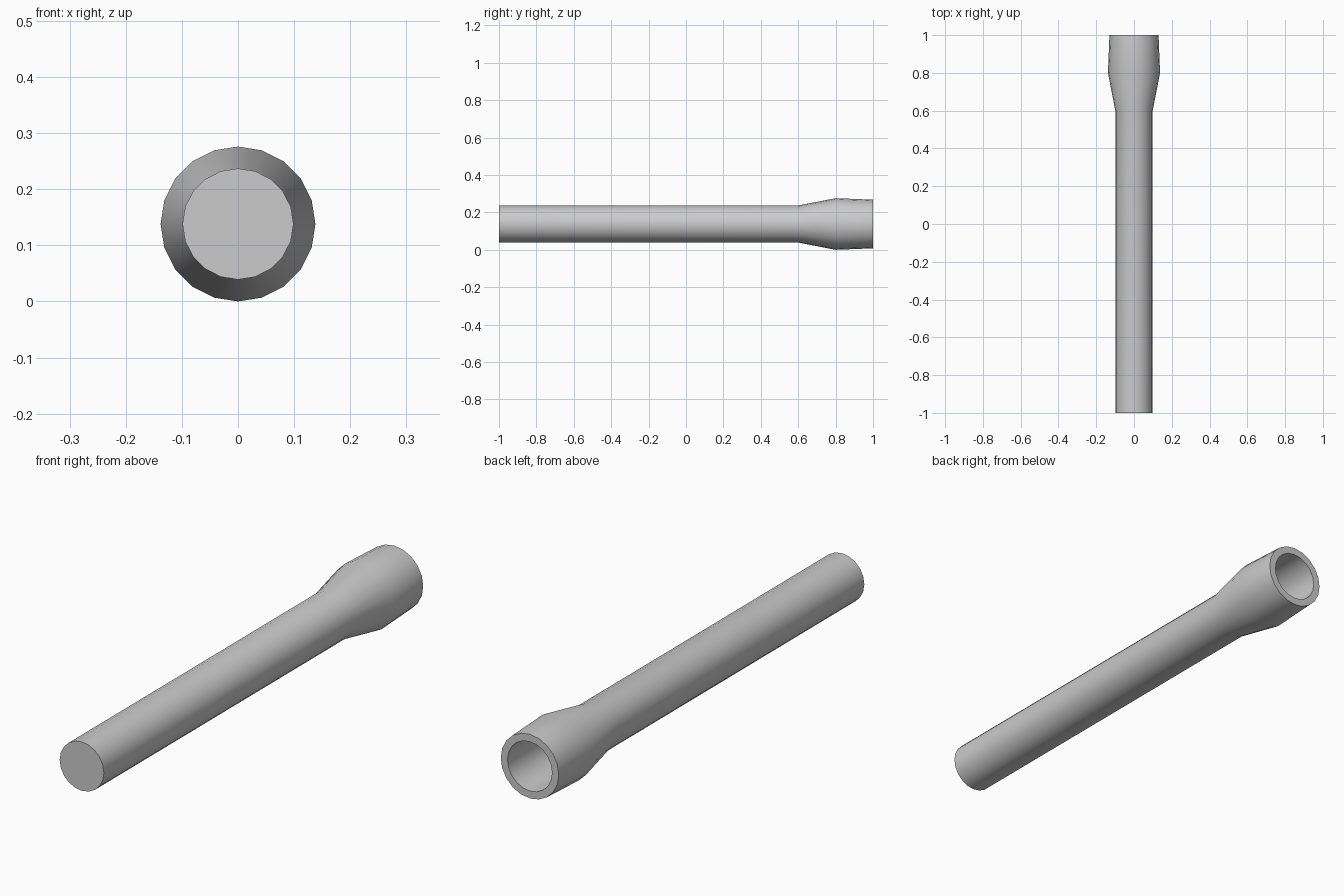
import bpy, bmesh, math

if "Cube" in bpy.data.objects:
    bpy.data.objects.remove(bpy.data.objects["Cube"])

SIDES = 20
CENTRE_Z = 0.138

# Lathe profile as (y, radius): shaft, flared socket, rim, then the bore going back in
profile = [(-1.0, 0.099), (0.6, 0.099), (0.8, 0.138), (1.0, 0.130),
           (1.0, 0.100), (0.6, 0.099)]


def ring(bm, y, r):
    return [bm.verts.new((r * math.cos(2 * math.pi * i / SIDES), y,
                          CENTRE_Z + r * math.sin(2 * math.pi * i / SIDES)))
            for i in range(SIDES)]


bm = bmesh.new()
rings = [ring(bm, y, r) for y, r in profile]
for a, b in zip(rings, rings[1:]):
    for i in range(SIDES):
        j = (i + 1) % SIDES
        bm.faces.new((a[i], a[j], b[j], b[i]))

# Solid shaft end and floor of the bore
bm.faces.new(rings[0])
bm.faces.new(rings[-1])
bmesh.ops.recalc_face_normals(bm, faces=bm.faces)

mesh = bpy.data.meshes.new("socket_rod")
bm.to_mesh(mesh)
bm.free()
rod = bpy.data.objects.new("socket_rod", mesh)
bpy.context.collection.objects.link(rod)

# Smooth around the tube, sharp at the ends
bpy.context.view_layer.objects.active = rod
rod.select_set(True)
bpy.ops.object.shade_smooth_by_angle(angle=math.radians(30))
